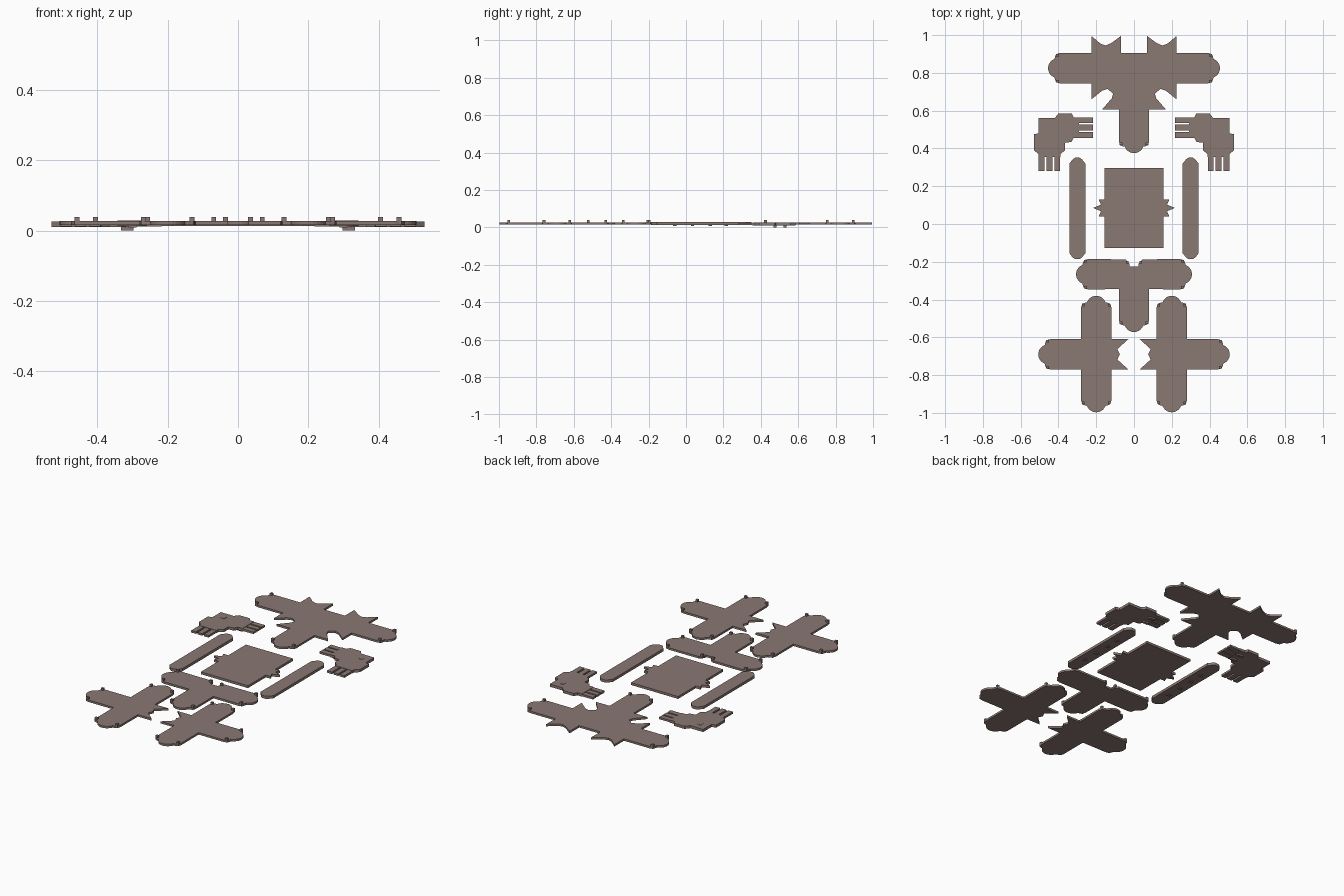
import bpy, bmesh, math

if "Cube" in bpy.data.objects:
    bpy.data.objects.remove(bpy.data.objects["Cube"])

mat = bpy.data.materials.new("warm taupe")
mat.diffuse_color = (0.255, 0.192, 0.172, 1)
mat.use_nodes = True
mat.node_tree.nodes["Principled BSDF"].inputs["Base Color"].default_value = mat.diffuse_color

LOW, TOP, PEG_TOP = 0.015, 0.027, 0.039
UP, DOWN, LEFT, RIGHT = (0, 1), (0, -1), (-1, 0), (1, 0)


def extrude_outline(bm, pts, z0, z1):
    face = bm.faces.new([bm.verts.new((x, y, z0)) for x, y in pts])
    ext = bmesh.ops.extrude_face_region(bm, geom=[face])
    for v in ext["geom"]:
        if isinstance(v, bmesh.types.BMVert):
            v.co.z = z1


def rect(x, y, w, h):
    return [(x - w / 2, y - h / 2), (x + w / 2, y - h / 2),
            (x + w / 2, y + h / 2), (x - w / 2, y + h / 2)]


def make(name, solids, sx=1):
    """One object from several (outline, z0, z1) solids; sx=-1 mirrors it."""
    bm = bmesh.new()
    for pts, z0, z1 in solids:
        extrude_outline(bm, [(x * sx, y) for x, y in pts], z0, z1)
    bmesh.ops.recalc_face_normals(bm, faces=bm.faces)
    me = bpy.data.meshes.new(name)
    bm.to_mesh(me)
    bm.free()
    me.materials.append(mat)
    bpy.context.collection.objects.link(bpy.data.objects.new(name, me))


def place(tip, d, pts):
    """Local (across, along) points relative to a tab tip."""
    return [(tip[0] + a * d[1] + b * d[0], tip[1] - a * d[0] + b * d[1]) for a, b in pts]


def tab(tip, d):
    """Round connector end with stepped shoulders, clockwise."""
    arc = [(0.052 * math.cos(t), -0.052 + 0.052 * math.sin(t))
           for t in [math.radians(160 - 14 * i) for i in range(11)]]
    left = [(-0.08, -0.062), (-0.074, -0.042), (-0.058, -0.036)]
    return place(tip, d, left + arc + [(-a, b) for a, b in reversed(left)])


def pegs(tip, d):
    """Two small pegs on the shoulders of a tab."""
    return [(rect(x, y, 0.014, 0.014), LOW, PEG_TOP)
            for x, y in place(tip, d, [(-0.069, -0.05), (0.069, -0.05)])]


def mirrored(pts):
    return [(-x, y) for x, y in reversed(pts)]


# Upper plate: wide cross bar with jagged spikes and a stem
tl, tr, tb = ((-0.455, 0.825), LEFT), ((0.455, 0.825), RIGHT), ((0, 0.375), DOWN)
crest = [(-0.225, 0.905), (-0.225, 0.995), (-0.178, 0.955), (-0.15, 0.945),
         (-0.12, 0.958), (-0.07, 0.995), (-0.07, 0.905)]
jaw = [(-0.08, 0.605), (-0.17, 0.605), (-0.118, 0.665), (-0.11, 0.69), (-0.14, 0.715),
       (-0.17, 0.705), (-0.225, 0.66), (-0.225, 0.745)]
outline = tab(*tl) + crest + mirrored(crest) + tab(*tr) + mirrored(jaw) + tab(*tb) + jaw
make("upper_plate", [(outline, LOW, TOP)] + pegs(*tl) + pegs(*tr) + pegs(*tb))

# Centre panel with side spikes
side = [(-0.155, -0.128), (-0.155, 0.04), (-0.187, 0.04), (-0.175, 0.068), (-0.217, 0.085),
        (-0.175, 0.102), (-0.187, 0.13), (-0.155, 0.13), (-0.155, 0.296)]
make("centre_panel", [(side + mirrored(side), 0.013, TOP)])

# Hip plate with top notch
hl, hr, hb = ((-0.307, -0.266), LEFT), ((0.307, -0.266), RIGHT), ((0, -0.572), DOWN)
notch = [(-0.045, -0.187), (-0.025, -0.21), (-0.025, -0.224)]
outline = (tab(*hl) + notch + mirrored(notch) + tab(*hr) + [(0.08, -0.345)]
           + tab(*hb) + [(-0.08, -0.345)])
make("hip_plate", [(outline, LOW, TOP)] + pegs(*hl) + pegs(*hr) + pegs(*hb)
     + [(rect(s * 0.036, -0.203, 0.014, 0.014), LOW, PEG_TOP) for s in (-1, 1)])

# Paired parts, drawn on the left and mirrored
lt, lb, lo = ((-0.2, -0.38), UP), ((-0.2, -0.997), DOWN), ((-0.507, -0.69), LEFT)
leg = (tab(*lt) + [(-0.12, -0.61), (-0.03, -0.61), (-0.088, -0.662), (-0.075, -0.69),
                   (-0.088, -0.718), (-0.03, -0.77), (-0.12, -0.77)]
       + tab(*lb) + [(-0.28, -0.77)] + tab(*lo) + [(-0.28, -0.61)])
strip = [(-0.342, 0.32), (-0.325, 0.342), (-0.312, 0.351), (-0.288, 0.351), (-0.275, 0.342),
         (-0.258, 0.32), (-0.258, -0.155), (-0.275, -0.177), (-0.288, -0.186),
         (-0.312, -0.186), (-0.325, -0.177), (-0.342, -0.155)]
palm = [(-0.505, 0.56), (-0.42, 0.56), (-0.40, 0.585), (-0.33, 0.585), (-0.32, 0.565),
        (-0.29, 0.565), (-0.29, 0.455), (-0.32, 0.455), (-0.33, 0.435), (-0.365, 0.43),
        (-0.365, 0.39), (-0.39, 0.37), (-0.39, 0.355), (-0.505, 0.355), (-0.505, 0.37),
        (-0.53, 0.39), (-0.53, 0.475), (-0.505, 0.48)]

for label, s in (("left", 1), ("right", -1)):
    make(label + "_leg_plate", [(leg, LOW, TOP)] + pegs(*lt) + pegs(*lb) + pegs(*lo), s)

    # Long edge strip with studs underneath
    studs = [(rect(-0.3, y, 0.022, 0.018), 0.008, 0.015) for y in (-0.06, 0.035, 0.13, 0.215)]
    make(label + "_edge_strip", [(strip, 0.013, 0.029)] + studs, s)

    # Palm piece with two sets of three prongs
    prongs = [(rect(-0.265, y, 0.094, 0.031), 0.012, 0.024) for y in (0.549, 0.51, 0.471)]
    prongs += [(rect(x, 0.33, 0.031, 0.1), 0.012, 0.024) for x in (-0.489, -0.4475, -0.406)]
    lower = [(rect(-0.315, y, 0.035, 0.016), 0, 0.013) for y in (0.475, 0.53)]
    button = [(rect(-0.453, 0.512, 0.025, 0.025), 0.012, 0.0275)]
    make(label + "_hand", [(palm, 0.01, 0.026)] + prongs + lower + button, s)
